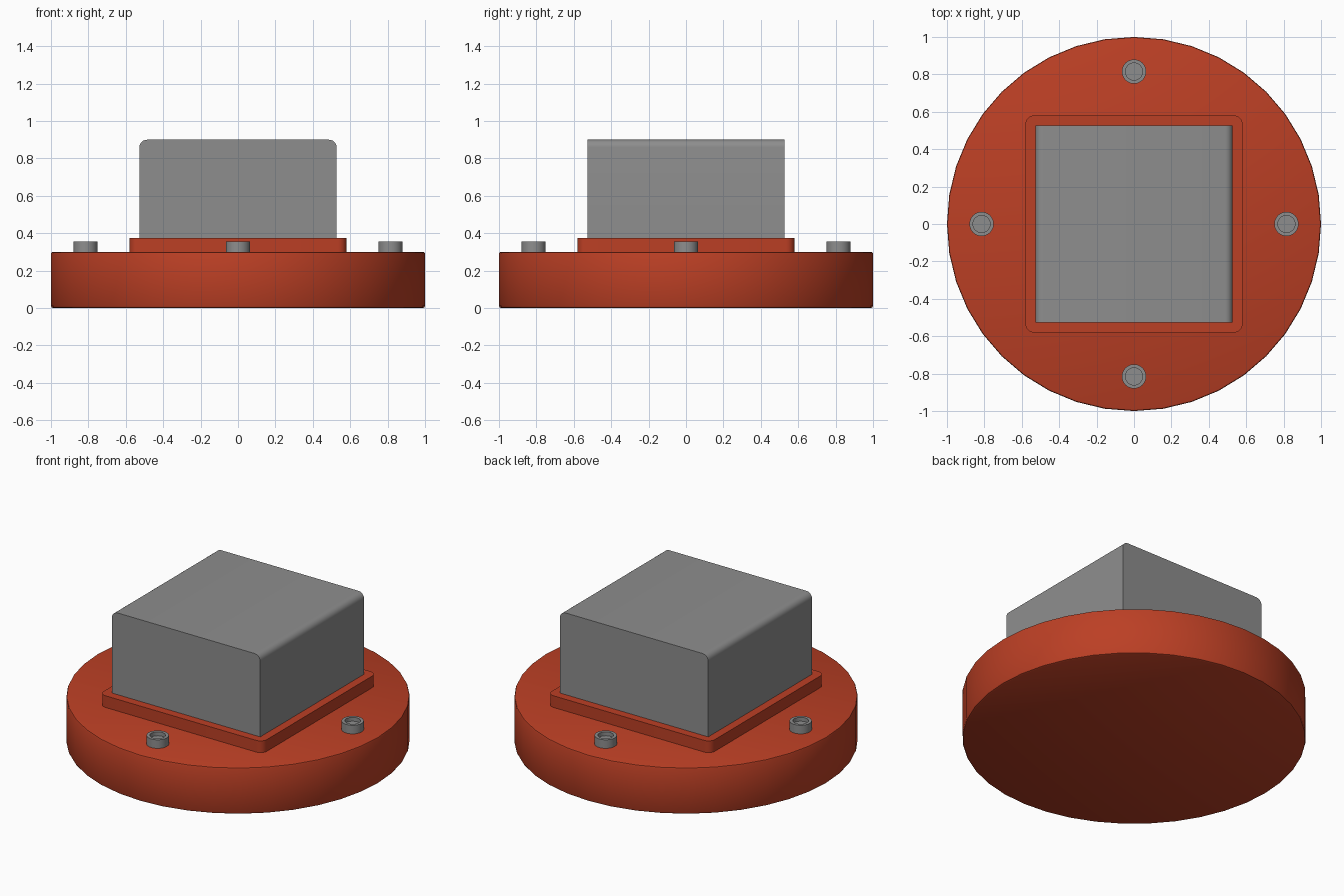
import bpy, bmesh, math

if "Cube" in bpy.data.objects:
    bpy.data.objects.remove(bpy.data.objects["Cube"])


def material(name, rgb):
    m = bpy.data.materials.new(name)
    m.diffuse_color = (*rgb, 1)
    m.use_nodes = True
    m.node_tree.nodes["Principled BSDF"].inputs["Base Color"].default_value = m.diffuse_color
    return m


RED = material("brick red", (0.50, 0.05, 0.018))
GREY = material("mid grey", (0.27, 0.27, 0.27))


def finish(bm, name, mat, loc=(0, 0, 0)):
    bmesh.ops.recalc_face_normals(bm, faces=bm.faces)
    for f in bm.faces:
        f.smooth = True
    me = bpy.data.meshes.new(name)
    bm.to_mesh(me)
    bm.free()
    me.set_sharp_from_angle(angle=math.radians(35))
    me.materials.append(mat)
    ob = bpy.data.objects.new(name, me)
    ob.location = loc
    bpy.context.collection.objects.link(ob)
    return ob


def lathe(name, profile, sides, mat, loc=(0, 0, 0)):
    """Revolve (radius, z) points and cap both ends."""
    bm = bmesh.new()
    rings = []
    for r, z in profile:
        rings.append([bm.verts.new((r * math.sin(math.tau * i / sides),
                                    r * math.cos(math.tau * i / sides), z))
                      for i in range(sides)])
    for a, b in zip(rings, rings[1:]):
        for i in range(sides):
            j = (i + 1) % sides
            bm.faces.new((a[i], a[j], b[j], b[i]))
    bm.faces.new(rings[0])
    bm.faces.new(rings[-1])
    return finish(bm, name, mat, loc)


def block(name, half, z0, z1, mat, pick, radius):
    """Box with the edges chosen by pick(edge) rounded over."""
    bm = bmesh.new()
    bmesh.ops.create_cube(bm, size=2)
    for v in bm.verts:
        v.co = (v.co.x * half, v.co.y * half, z1 if v.co.z > 0 else z0)
    edges = [e for e in bm.edges if pick(e)]
    bmesh.ops.bevel(bm, geom=edges, offset=radius, segments=6,
                    profile=0.5, affect='EDGES')
    return finish(bm, name, mat)


# Round base with slightly softened rims
lathe("round_base", [(0.988, 0), (0.996, 0.004), (1, 0.012),
                     (1, 0.29), (0.997, 0.297), (0.99, 0.30)], 40, RED)

# Square raised pad with rounded vertical corners
block("square_pad", 0.58, 0.29, 0.375, RED,
      lambda e: abs(e.verts[0].co.z - e.verts[1].co.z) > 0.01, 0.045)

# Main block, rounded along its two upper side edges
block("main_block", 0.527, 0.37, 0.90, GREY,
      lambda e: min(v.co.z for v in e.verts) > 0.8
      and abs(e.verts[0].co.y - e.verts[1].co.y) > 0.1, 0.04)

# Four socket-head bolts around the rim
for k in range(4):
    a = k * math.pi / 2
    lathe("bolt_%d" % (k + 1), [(0.065, 0.295), (0.065, 0.355),
                                (0.046, 0.355), (0.046, 0.33)], 24, GREY,
          (0.815 * math.cos(a), 0.815 * math.sin(a), 0))
